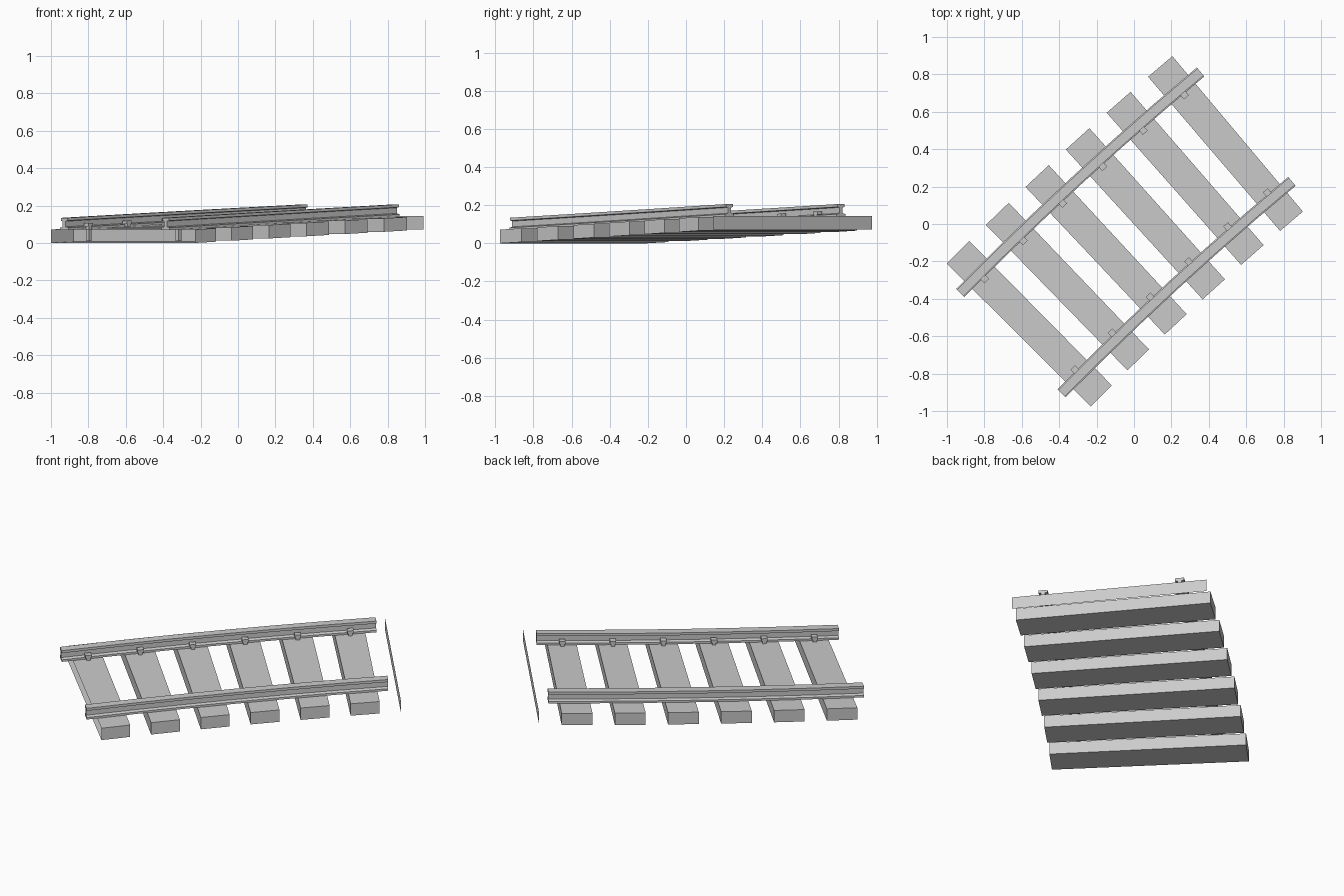
import bpy, bmesh, math

if "Cube" in bpy.data.objects:
    bpy.data.objects.remove(bpy.data.objects["Cube"])

PITCH = 0.285                    # spacing between sleepers
COUNT = 6
MID = PITCH * (COUNT - 1) / 2    # track distance at the middle of the piece
HEAD0 = math.radians(42.6)       # heading at the middle
K = math.radians(4.6) / (PITCH * 5)   # curvature (turning right)
CX, CY = -0.043, -0.043
SLOPE = 0.042
TIE_W, TIE_L, TIE_H = 0.165, 1.085, 0.072
GAUGE = 0.381                    # half distance between rail centres


def bend(s, u, h):
    """Track space (distance, offset to the right, height) -> world."""
    a = HEAD0 - K * (s - MID)
    r = 1 / K
    ox = CX + r * math.sin(HEAD0)
    oy = CY - r * math.cos(HEAD0)
    x = ox - (r - u) * math.sin(a)
    y = oy + (r - u) * math.cos(a)
    return (x, y, SLOPE * (s + TIE_W / 2) + h)


def finish(name, bm):
    bmesh.ops.recalc_face_normals(bm, faces=bm.faces[:])
    for v in bm.verts:
        v.co = bend(*v.co)
    # track space is left-handed once "right" is positive
    bmesh.ops.recalc_face_normals(bm, faces=bm.faces[:])
    me = bpy.data.meshes.new(name)
    bm.to_mesh(me)
    bm.free()
    ob = bpy.data.objects.new(name, me)
    bpy.context.collection.objects.link(ob)
    return ob


def add_box(bm, s, u, h):
    """Box from (min, max) pairs in track space."""
    vs = bmesh.ops.create_cube(bm, size=1)["verts"]
    for v in vs:
        v.co = [lo + (c + 0.5) * (hi - lo) for c, (lo, hi) in zip(v.co, (s, u, h))]
    return vs


# sleepers; the first one is open on its starting side
for i in range(COUNT):
    bm = bmesh.new()
    s = i * PITCH
    add_box(bm, (s - TIE_W / 2, s + TIE_W / 2), (-TIE_L / 2, TIE_L / 2), (0, TIE_H))
    if i == 0:
        f = min(bm.faces, key=lambda f: f.calc_center_median().x)
        bmesh.ops.delete(bm, geom=[f], context='FACES_ONLY')
    finish(f"sleeper_{i + 1}", bm)

# loose joining face where the next sleeper would begin
bm = bmesh.new()
s = COUNT * PITCH - TIE_W / 2
bm.faces.new([bm.verts.new((s, u, h)) for u, h in
              ((-TIE_L / 2, 0), (TIE_L / 2, 0), (TIE_L / 2, TIE_H), (-TIE_L / 2, TIE_H))])
finish("end_joining_face", bm)

# rails: I-profile swept along the bend
half = [(0.031, 0), (0.031, 0.012), (0.011, 0.017), (0.011, 0.047),
        (0.025, 0.05), (0.025, 0.065)]
profile = half + [(-u, h) for u, h in reversed(half)]
for name, side in (("left_rail", -1), ("right_rail", 1)):
    bm = bmesh.new()
    rings = [[bm.verts.new(((i - 0.5) * PITCH, side * GAUGE + u, TIE_H + h))
              for u, h in profile] for i in range(COUNT + 1)]
    n = len(profile)
    for a, b in zip(rings, rings[1:]):
        for j in range(n):
            k = (j + 1) % n
            bm.faces.new((a[j], a[k], b[k], b[j]))
    bm.faces.new(rings[0])
    bm.faces.new(rings[-1])
    finish(name, bm)

# spikes on the inner edge of each rail, running down through the sleepers
for name, side in (("left_spikes", -1), ("right_spikes", 1)):
    bm = bmesh.new()
    for i in range(COUNT):
        s = i * PITCH
        for w, u0, u1, h0, h1 in ((0.011, 0.329, 0.350, 0.008, TIE_H + 0.014),
                                  (0.017, 0.326, 0.360, TIE_H + 0.014, TIE_H + 0.032)):
            add_box(bm, (s - w, s + w), sorted((side * u0, side * u1)), (h0, h1))
    finish(name, bm)
